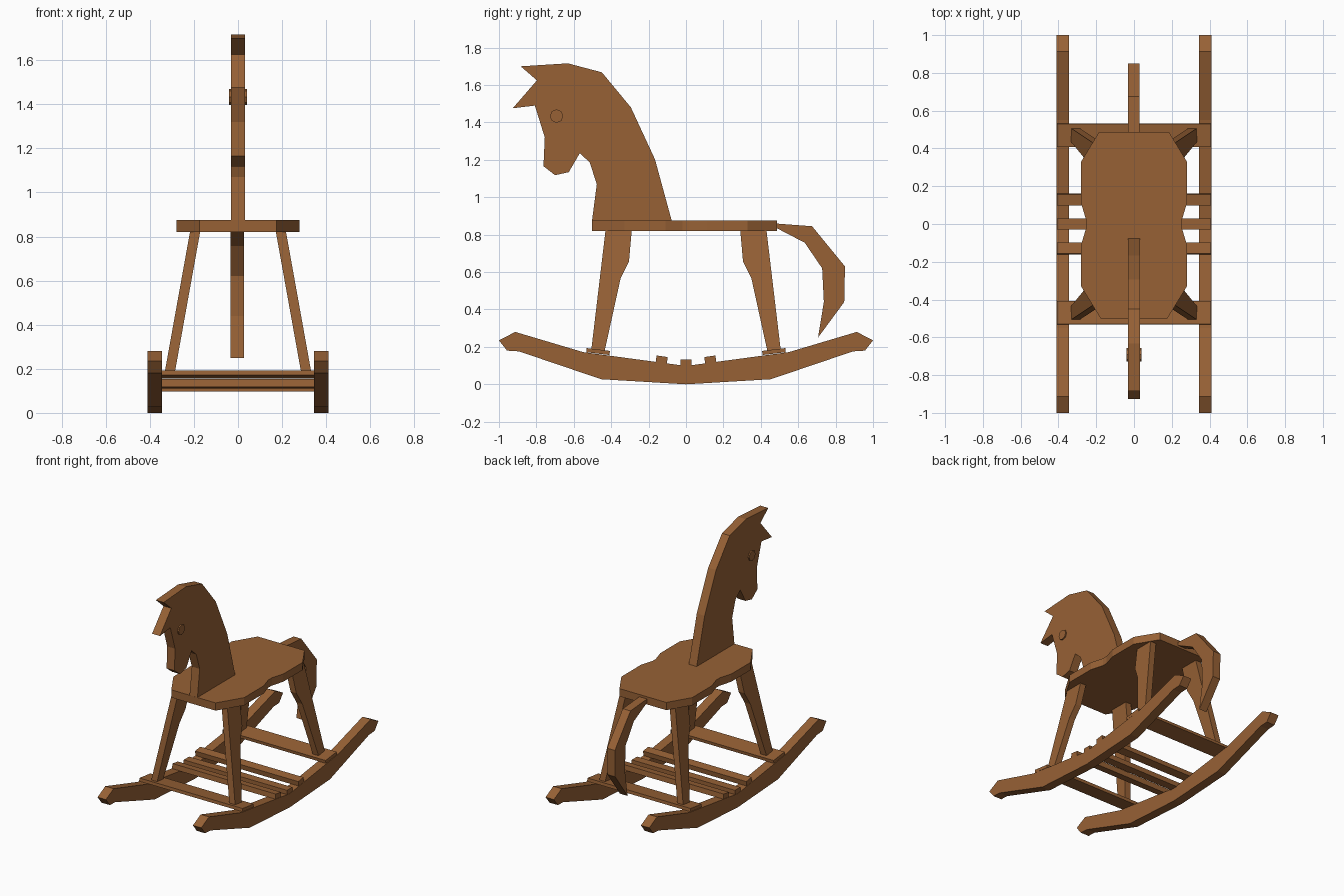
import bpy, bmesh, math
from mathutils import Matrix

if "Cube" in bpy.data.objects:
    bpy.data.objects.remove(bpy.data.objects["Cube"])

wood = bpy.data.materials.new("warm brown wood")
wood.diffuse_color = (0.31, 0.12, 0.036, 1)
wood.use_nodes = True
wood.node_tree.nodes["Principled BSDF"].inputs["Base Color"].default_value = wood.diffuse_color


def finish(name, bm):
    bmesh.ops.recalc_face_normals(bm, faces=bm.faces)
    me = bpy.data.meshes.new(name)
    bm.to_mesh(me)
    bm.free()
    me.materials.append(wood)
    ob = bpy.data.objects.new(name, me)
    bpy.context.collection.objects.link(ob)
    return ob


def plank(name, profile, x0, x1, shear=None):
    """Side profile (y, z) extruded from x0 to x1; shear(z) shifts x."""
    bm = bmesh.new()
    shift = shear or (lambda z: 0)
    a = [bm.verts.new((x0 + shift(z), y, z)) for y, z in profile]
    b = [bm.verts.new((x1 + shift(z), y, z)) for y, z in profile]
    bm.faces.new(a)
    bm.faces.new(b[::-1])
    for i in range(len(a)):
        j = (i + 1) % len(a)
        bm.faces.new((a[i], b[i], b[j], a[j]))
    return finish(name, bm)


def slat(name, y, z, width, thick, slope):
    """Cross board spanning both rockers, tilted to follow them."""
    bm = bmesh.new()
    m = (Matrix.Translation((0, y, z)) @ Matrix.Rotation(slope, 4, 'X')
         @ Matrix.Diagonal((0.816, width, thick, 1)))
    bmesh.ops.create_cube(bm, size=1, matrix=m)
    return finish(name, bm)


# Head and neck, one board with forelock points
plank("head", [
    (-0.503, 0.87), (-0.075, 0.87), (-0.166, 1.203), (-0.295, 1.481),
    (-0.45, 1.668), (-0.632, 1.716), (-0.884, 1.70), (-0.797, 1.625),
    (-0.926, 1.476), (-0.808, 1.49), (-0.755, 1.32), (-0.762, 1.166),
    (-0.70, 1.118), (-0.627, 1.134), (-0.568, 1.235), (-0.515, 1.187),
    (-0.477, 1.07)], -0.031, 0.031)

# Eye peg through the head
bm = bmesh.new()
bmesh.ops.create_cone(bm, cap_ends=True, segments=8, radius1=0.036, radius2=0.036, depth=0.08,
                      matrix=Matrix.Translation((0, -0.692, 1.434)) @ Matrix.Rotation(math.pi / 2, 4, 'Y'))
finish("eyes", bm)

# Curved tail
plank("tail", [
    (0.475, 0.86), (0.674, 0.845), (0.85, 0.63), (0.846, 0.44), (0.706, 0.25),
    (0.737, 0.44), (0.728, 0.62), (0.635, 0.757), (0.475, 0.84)], -0.033, 0.028)

# Waisted seat
half = [(0.175, -0.503), (0.28, -0.33), (0.28, -0.11), (0.253, -0.02), (0.253, 0.02),
        (0.28, 0.11), (0.28, 0.33), (0.185, 0.487)]
outline = half + [(-x, y) for x, y in reversed(half)]
bm = bmesh.new()
base = bm.faces.new([bm.verts.new((x, y, 0.82)) for x, y in outline])
top = bmesh.ops.extrude_face_region(bm, geom=[base])["geom"]
bmesh.ops.translate(bm, vec=(0, 0, 0.055), verts=[v for v in top if isinstance(v, bmesh.types.BMVert)])
if not base.is_valid or len(bm.faces) < len(outline) + 2:
    bm.faces.new([v for v in bm.verts if v.co.z < 0.83])
finish("seat", bm)

# Splayed legs, shaped on the inner edge
leg = [(0.43, 0.825), (0.29, 0.825), (0.305, 0.655), (0.35, 0.565), (0.435, 0.178), (0.507, 0.178)]
for sx, side in ((-1, "left"), (1, "right")):
    for sy, end in ((-1, "front"), (1, "back")):
        plank(f"{end}_{side}_leg", [(sy * y, z) for y, z in leg], sx * 0.172, sx * 0.218,
              lambda z, s=sx: s * (0.82 - z) * 0.18)

# Rockers
half = [(0, 0.098), (0.55, 0.172), (0.913, 0.28), (1.0, 0.235), (0.957, 0.18), (0.893, 0.176),
        (0.453, 0.027), (0, 0.0)]
rocker = half + [(-y, z) for y, z in reversed(half[1:-1])]
for sx, side in ((-1, "left"), (1, "right")):
    plank(f"{side}_rocker", rocker, sx * 0.344, sx * 0.41)

# Foot slats and the boards that carry the legs
slat("middle_slat", 0, 0.114, 0.06, 0.036, 0)
for s, end in ((-1, "front"), (1, "back")):
    slat(f"{end}_slat", s * 0.13, 0.132, 0.06, 0.036, s * 0.135)
    slat(f"{end}_leg_board", s * 0.47, 0.175, 0.125, 0.022, s * 0.12)
